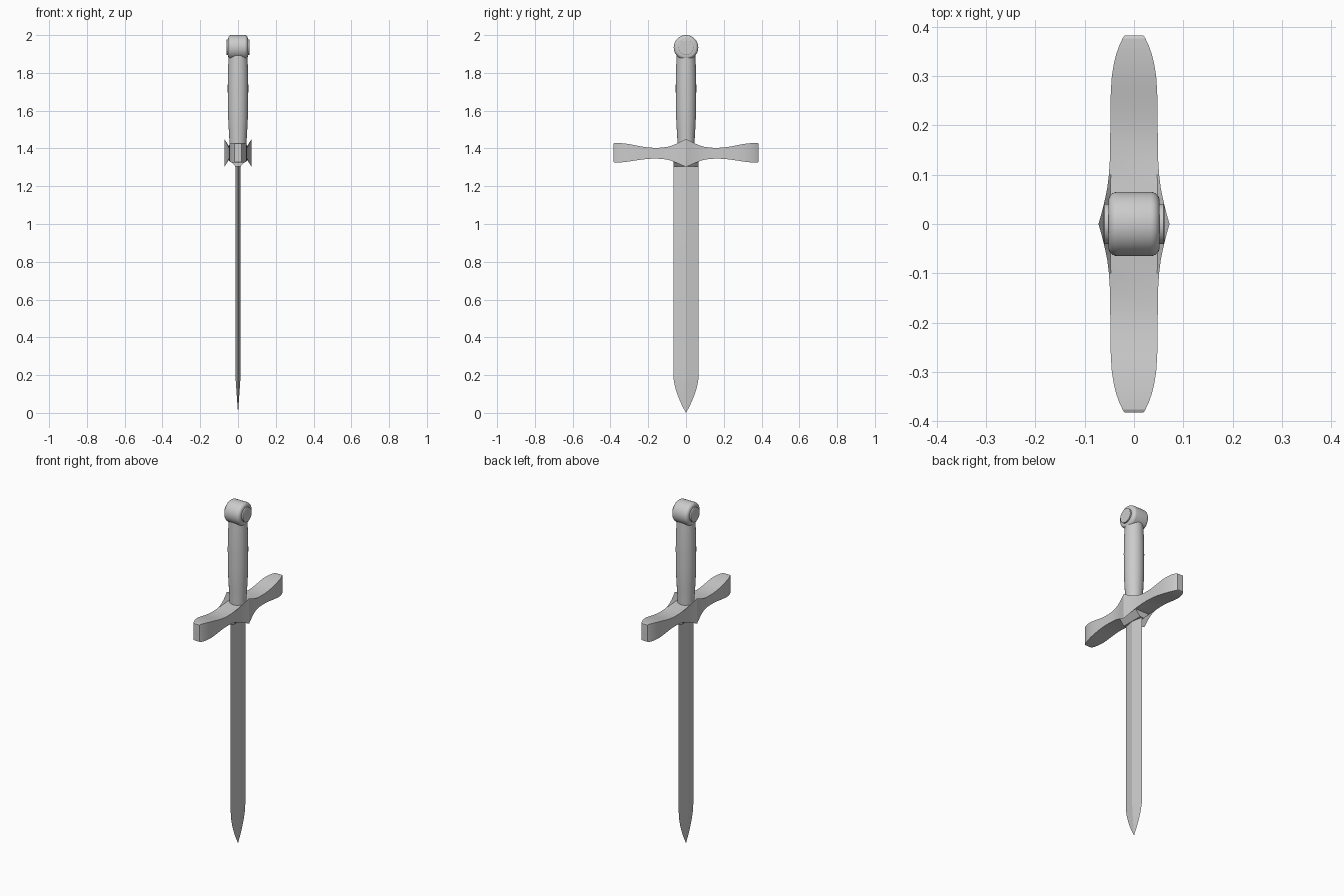
import bpy, bmesh, math

if "Cube" in bpy.data.objects:
    bpy.data.objects.remove(bpy.data.objects["Cube"])

steel = bpy.data.materials.new("grey steel")
steel.diffuse_color = (0.6, 0.6, 0.6, 1)
steel.use_nodes = True
steel.node_tree.nodes["Principled BSDF"].inputs["Base Color"].default_value = steel.diffuse_color


def finish(name, bm, angle=30):
    bmesh.ops.remove_doubles(bm, verts=bm.verts, dist=1e-5)
    bmesh.ops.recalc_face_normals(bm, faces=bm.faces)
    mesh = bpy.data.meshes.new(name)
    bm.to_mesh(mesh)
    bm.free()
    mesh.materials.append(steel)
    obj = bpy.data.objects.new(name, mesh)
    bpy.context.collection.objects.link(obj)
    bpy.ops.object.select_all(action='DESELECT')
    obj.select_set(True)
    bpy.context.view_layer.objects.active = obj
    bpy.ops.object.shade_smooth_by_angle(angle=math.radians(angle))
    return obj


def loft(name, rings, angle=30):
    """Skin a list of equal-length point rings and cap both ends."""
    bm = bmesh.new()
    loops = [[bm.verts.new(p) for p in ring] for ring in rings]
    n = len(rings[0])
    for a, b in zip(loops, loops[1:]):
        for i in range(n):
            j = (i + 1) % n
            bm.faces.new((a[i], a[j], b[j], b[i]))
    bm.faces.new(loops[0])
    bm.faces.new(loops[-1])
    return finish(name, bm, angle)


def circle(r, h, axis, n=40, centre_z=0):
    pts = []
    for i in range(n):
        a = 2 * math.pi * i / n
        c, s = r * math.cos(a), r * math.sin(a)
        pts.append((c, s, h) if axis == 'z' else (h, c, centre_z + s))
    return pts


# Blade: diamond section with a curved point
blade = [(0.0, 0.0008, 0.0005)]
for k in range(1, 11):
    t = k / 10
    blade.append((0.2 * t, 0.067 * (1 - (1 - t) ** 1.7), 0.0125 * min(1, t * 1.15)))
blade.append((1.36, 0.067, 0.0125))
loft("blade", [[(x, 0, z), (0, y, z), (-x, 0, z), (0, -y, z)] for z, y, x in blade], 8)

# Blade collar: small wedge under the guard
loft("blade_collar", [[(x, 0.067, z), (-x, 0.067, z), (-x, -0.067, z), (x, -0.067, z)]
                      for x, z in [(0.014, 1.305), (0.045, 1.34)]])

# Guard stations: y, half width, outer top, inner top, outer bottom, inner bottom
half = [
    (0.000, 0.072, 1.450, 1.412, 1.302, 1.340),
    (0.025, 0.065, 1.437, 1.411, 1.313, 1.340),
    (0.050, 0.059, 1.425, 1.410, 1.324, 1.341),
    (0.075, 0.054, 1.415, 1.408, 1.334, 1.342),
    (0.100, 0.051, 1.408, 1.406, 1.341, 1.343),
    (0.130, 0.049, 1.404, 1.404, 1.345, 1.345),
    (0.165, 0.0485, 1.403, 1.403, 1.346, 1.346),
    (0.200, 0.048, 1.405, 1.405, 1.345, 1.345),
    (0.235, 0.048, 1.410, 1.410, 1.341, 1.341),
    (0.270, 0.047, 1.417, 1.417, 1.336, 1.336),
    (0.300, 0.045, 1.423, 1.423, 1.331, 1.331),
    (0.325, 0.041, 1.426, 1.426, 1.328, 1.328),
    (0.345, 0.036, 1.428, 1.428, 1.326, 1.326),
    (0.362, 0.030, 1.429, 1.429, 1.325, 1.325),
    (0.377, 0.023, 1.429, 1.429, 1.325, 1.325),
    (0.383, 0.019, 1.426, 1.426, 1.328, 1.328),
]
stations = [(-s[0],) + s[1:] for s in reversed(half[1:])] + half
rings = []
for y, w, to, ti, bo, bi in stations:
    i = min(0.048, w * 0.92)
    rings.append([(w, y, to), (i, y, ti), (-i, y, ti), (-w, y, to),
                  (-w, y, bo), (-i, y, bi), (i, y, bi), (w, y, bo)])
loft("cross_guard", rings, 25)

# Grip: round, gently swelling
loft("grip", [circle(r, z, 'z') for z, r in
              [(1.38, 0.044), (1.45, 0.046), (1.50, 0.049), (1.56, 0.052), (1.62, 0.0535),
               (1.72, 0.0545), (1.80, 0.0535), (1.86, 0.051), (1.91, 0.049)]], 40)

# Pommel: sideways drum with rounded rims and a raised disc on each side
PZ, PR, PX, B = 1.935, 0.065, 0.052, 0.018
rim = [(PX - B + B * math.sin(a), PR - B + B * math.cos(a))
       for a in [math.pi / 2 * k / 6 for k in range(7)]]
drum = [(-x, r) for x, r in reversed(rim)] + rim
loft("pommel", [circle(r, x, 'x', 48, PZ) for x, r in drum])
for side, label in ((-1, "left"), (1, "right")):
    loft("pommel_disc_" + label, [circle(r, side * x, 'x', 40, PZ) for x, r in
                                  [(0.045, 0.041), (0.060, 0.041), (0.062, 0.038)]])
